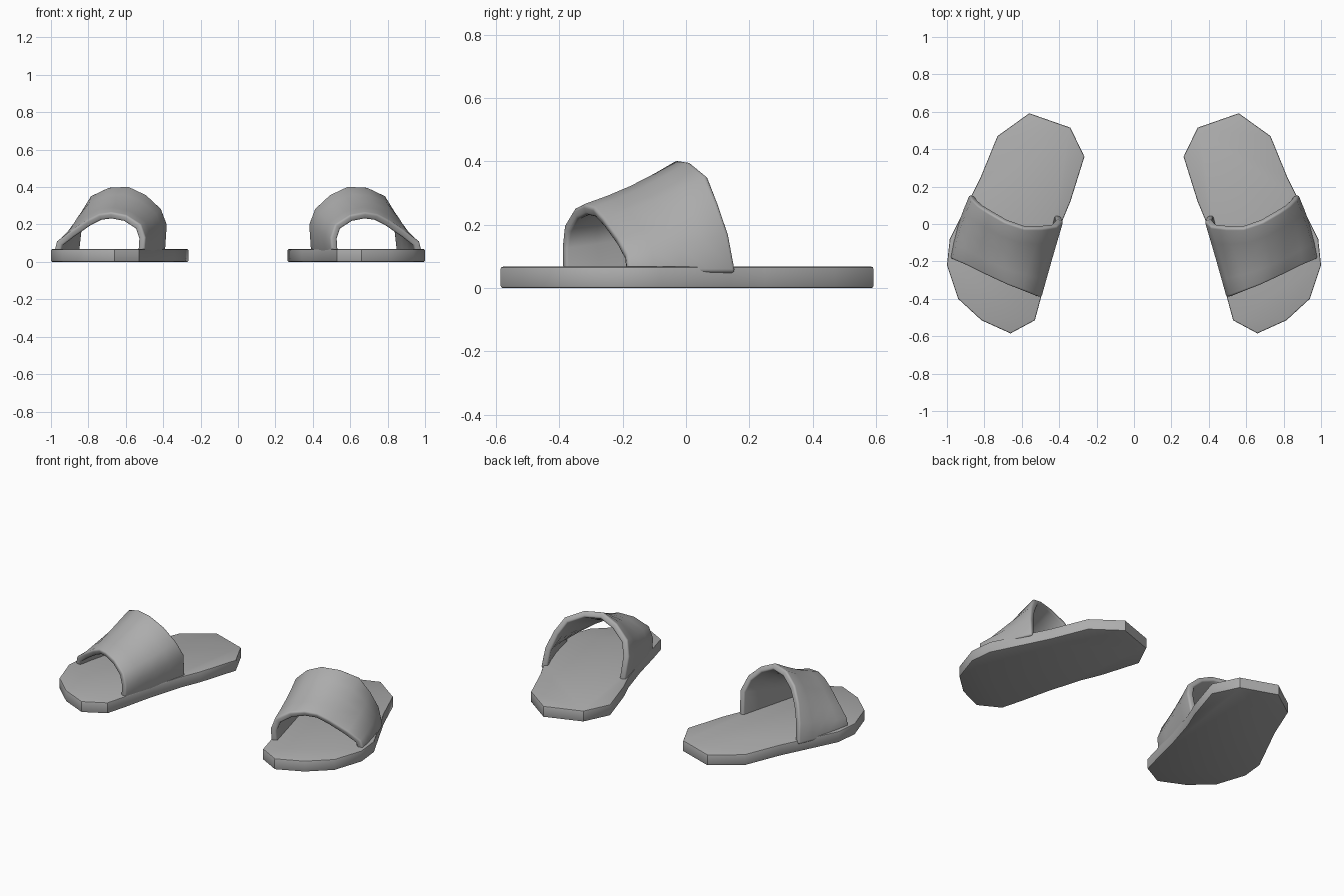
import bpy, bmesh, math

cube = bpy.data.objects.get("Cube")
if cube:
    bpy.data.objects.remove(cube, do_unlink=True)

grey = bpy.data.materials.new("mid grey")
grey.use_nodes = True
colour = (0.42, 0.42, 0.42, 1)
grey.diffuse_color = colour
grey.node_tree.nodes["Principled BSDF"].inputs["Base Color"].default_value = colour

SOLE_TOP = 0.068

# Sole outline of the left sandal, counter-clockwise from the heel
OUTLINE = [(0.56, 0.592), (0.34, 0.515), (0.265, 0.36), (0.34, 0.12),
           (0.39, 0.0), (0.45, -0.2), (0.495, -0.385), (0.53, -0.515),
           (0.66, -0.585), (0.815, -0.515), (0.94, -0.4), (1.0, -0.22),
           (0.985, -0.08), (0.875, 0.14), (0.82, 0.25), (0.73, 0.47)]

# Outer edges of the strap, from the inner side of the foot over to the outer side
FRONT_RIM = [(0.5, -0.39, 0.05), (0.495, -0.392, 0.13), (0.52, -0.385, 0.2),
             (0.6, -0.355, 0.25), (0.68, -0.325, 0.264), (0.745, -0.295, 0.254),
             (0.81, -0.265, 0.22), (0.9, -0.22, 0.16), (0.97, -0.19, 0.108),
             (0.985, -0.182, 0.05)]
BACK_RIM = [(0.388, 0.04, 0.05), (0.378, 0.015, 0.2), (0.41, -0.015, 0.285),
            (0.49, -0.025, 0.36), (0.585, -0.025, 0.405), (0.69, 0.01, 0.4),
            (0.785, 0.065, 0.355), (0.835, 0.1, 0.27), (0.868, 0.135, 0.17),
            (0.88, 0.158, 0.05)]


def finish(name, bm, modifiers):
    """Turn a bmesh into a shaded object with its modifiers applied."""
    mesh = bpy.data.meshes.new(name)
    bm.to_mesh(mesh)
    bm.free()
    mesh.materials.append(grey)
    obj = bpy.data.objects.new(name, mesh)
    bpy.context.collection.objects.link(obj)
    bpy.ops.object.select_all(action='DESELECT')
    obj.select_set(True)
    bpy.context.view_layer.objects.active = obj
    for kind, settings in modifiers:
        mod = obj.modifiers.new(kind.title(), kind)
        for key, value in settings.items():
            setattr(mod, key, value)
        bpy.ops.object.modifier_apply(modifier=mod.name)
    bpy.ops.object.shade_smooth_by_angle(angle=math.radians(40))


def bevel(width, segments):
    return ('BEVEL', dict(width=width, segments=segments,
                          limit_method='ANGLE', angle_limit=math.radians(60)))


def make_sole(name, side):
    bm = bmesh.new()
    base = bm.faces.new([bm.verts.new((side * x, y, 0)) for x, y in OUTLINE])
    top = bmesh.ops.extrude_face_region(bm, geom=[base])
    for v in top["geom"]:
        if isinstance(v, bmesh.types.BMVert):
            v.co.z = SOLE_TOP
    bmesh.ops.recalc_face_normals(bm, faces=bm.faces)
    finish(name, bm, [bevel(0.007, 2)])


def make_strap(name, side, steps=4):
    bm = bmesh.new()
    rows = []
    for k in range(steps + 1):
        t = k / steps
        bulge = math.sin(math.pi * t)
        row = []
        for i, (f, b) in enumerate(zip(FRONT_RIM, BACK_RIM)):
            x, y, z = (p + (q - p) * t for p, q in zip(f, b))
            # The outer side swells slightly and the instep dips slightly
            x += 0.014 * bulge * i / len(FRONT_RIM)
            z -= 0.012 * bulge * math.sin(math.pi * i / (len(FRONT_RIM) - 1))
            row.append(bm.verts.new((side * x, y, z)))
        rows.append(row)
    for near, far in zip(rows, rows[1:]):
        for i in range(len(near) - 1):
            bm.faces.new((near[i], near[i + 1], far[i + 1], far[i]))
    if side < 0:
        bmesh.ops.reverse_faces(bm, faces=bm.faces)
    finish(name, bm, [
        ('SOLIDIFY', dict(thickness=0.036, offset=-1, use_even_offset=True)),
        bevel(0.011, 3)])


# A mirrored pair of sandals
for label, side in (("left", 1), ("right", -1)):
    make_sole(label + "_sole", side)
    make_strap(label + "_strap", side)
